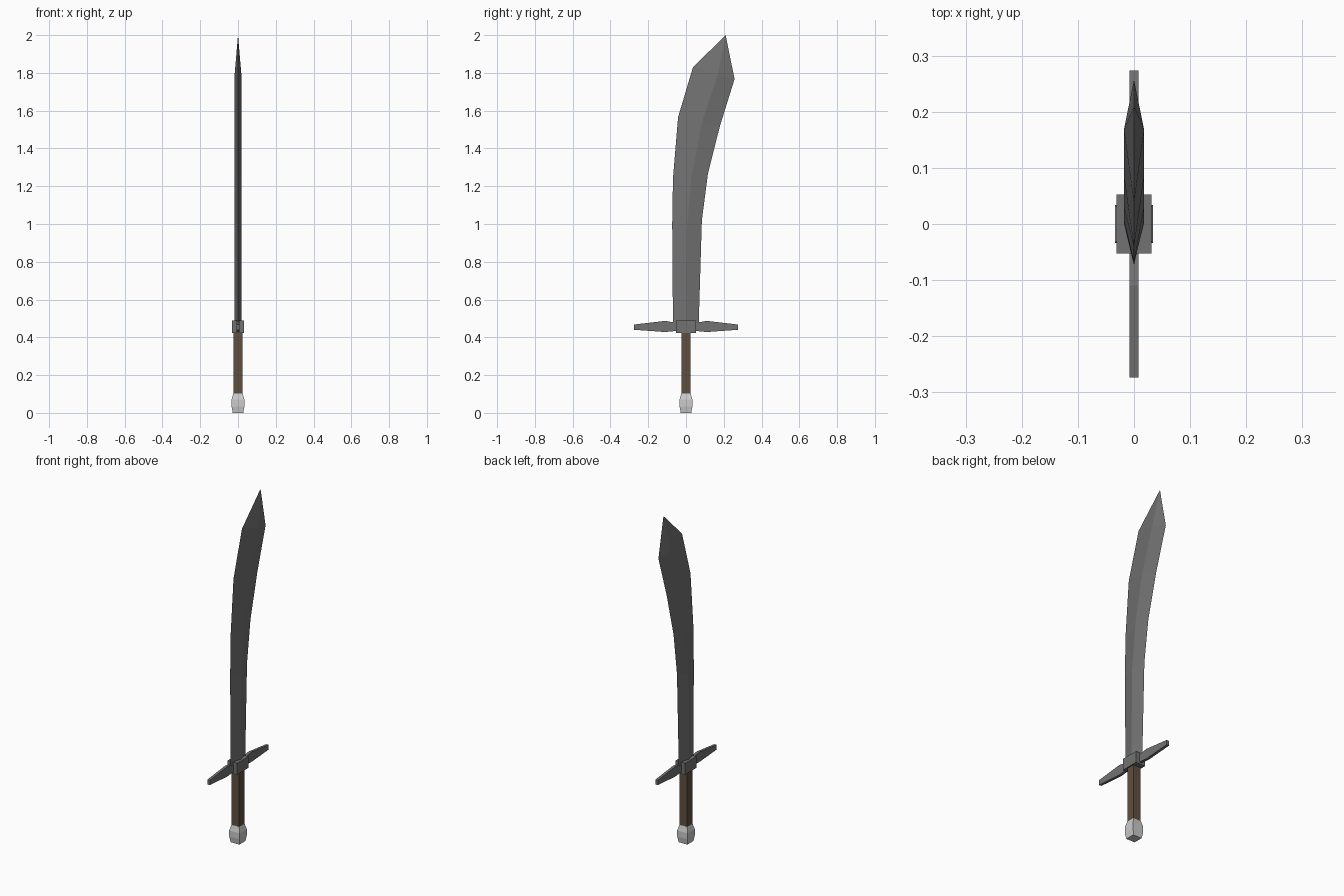
import bpy, bmesh

cube = bpy.data.objects.get("Cube")
if cube:
    bpy.data.objects.remove(cube, do_unlink=True)


def material(name, rgb):
    m = bpy.data.materials.new(name)
    m.use_nodes = True
    m.diffuse_color = (*rgb, 1)
    m.node_tree.nodes["Principled BSDF"].inputs["Base Color"].default_value = (*rgb, 1)
    return m


steel = material("dark steel", (0.17, 0.17, 0.17))
wood = material("brown grip", (0.115, 0.08, 0.05))
silver = material("pale silver", (0.6, 0.6, 0.6))


def loft(name, rings, mat, smooth=False):
    """Skin a stack of four-point rings and close both ends."""
    bm = bmesh.new()
    loops = [[bm.verts.new(p) for p in ring] for ring in rings]
    for a, b in zip(loops, loops[1:]):
        for i in range(4):
            j = (i + 1) % 4
            bm.faces.new((a[i], a[j], b[j], b[i]))
    bm.faces.new(loops[0])
    bm.faces.new(loops[-1])
    bmesh.ops.remove_doubles(bm, verts=bm.verts, dist=1e-5)
    bmesh.ops.recalc_face_normals(bm, faces=bm.faces)
    mesh = bpy.data.meshes.new(name)
    bm.to_mesh(mesh)
    bm.free()
    mesh.materials.append(mat)
    for p in mesh.polygons:
        p.use_smooth = smooth
    obj = bpy.data.objects.new(name, mesh)
    bpy.context.collection.objects.link(obj)
    return obj


def square(r, z):
    return [(-r, -r, z), (r, -r, z), (r, r, z), (-r, r, z)]


def box(name, x, y, z0, z1, mat):
    ring = [(-x, -y), (x, -y), (x, y), (-x, y)]
    return loft(name, [[(a, b, z) for a, b in ring] for z in (z0, z1)], mat)


# Blade: diamond sections as (y, z) of the back, the ridge and the cutting edge
sections = [
    ((-0.069, 0.46), (0.0, 0.46), (0.067, 0.46)),
    ((-0.073, 1.00), (0.006, 1.00), (0.084, 1.02)),
    ((-0.069, 1.24), (0.03, 1.25), (0.116, 1.265)),
    ((-0.042, 1.566), (0.085, 1.54), (0.18, 1.52)),
    ((0.037, 1.83), (0.168, 1.79), (0.257, 1.767)),
]
half = 0.018
rings = [[(0, *back), (half, *ridge), (0, *edge), (-half, *ridge)]
         for back, ridge, edge in sections]
rings.append([(0, 0.21, 2.0)] * 4)


def blade():
    """Diamond loft whose last section closes on a single point."""
    bm = bmesh.new()
    loops = [[bm.verts.new(p) for p in ring] for ring in rings[:-1]]
    tip = bm.verts.new(rings[-1][0])
    for i in range(4):
        j = (i + 1) % 4
        for a, b in zip(loops, loops[1:]):
            bm.faces.new((a[i], a[j], b[j], b[i]))
        bm.faces.new((loops[-1][i], loops[-1][j], tip))
    bm.faces.new(loops[0])
    bmesh.ops.recalc_face_normals(bm, faces=bm.faces)
    mesh = bpy.data.meshes.new("blade")
    bm.to_mesh(mesh)
    bm.free()
    mesh.materials.append(steel)
    bpy.context.collection.objects.link(bpy.data.objects.new("blade", mesh))


blade()

# Guard: centre block and two tapering arms
box("guard_block", 0.031, 0.053, 0.423, 0.49, steel)
arm = [(0.04, 0.435, 0.475), (0.11, 0.428, 0.487), (0.274, 0.44, 0.468)]
for side, name in ((-1, "guard_front_arm"), (1, "guard_back_arm")):
    loft(name, [[(-0.008, side * y, lo), (0.008, side * y, lo),
                 (0.008, side * y, hi), (-0.008, side * y, hi)]
                for y, lo, hi in arm], steel)

# Square grip and bulging pommel
box("grip", 0.024, 0.024, 0.09, 0.43, wood)
loft("pommel", [square(0.028, 0.0), square(0.034, 0.035),
                square(0.034, 0.07), square(0.025, 0.103)], silver)
